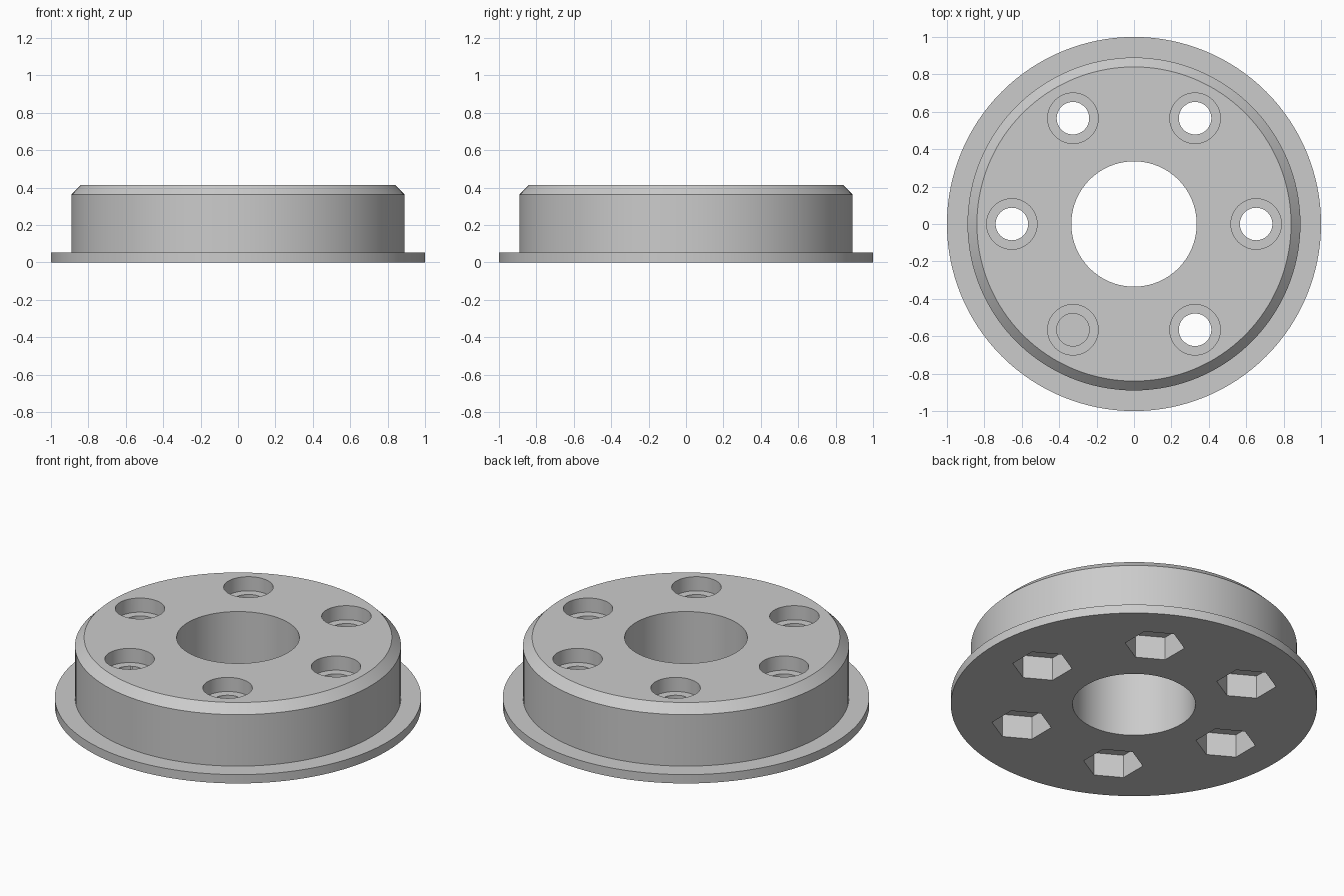
import bpy, bmesh, math
from mathutils import Matrix, Vector

cube = bpy.data.objects.get("Cube")
if cube:
    bpy.data.objects.remove(cube, do_unlink=True)

HEIGHT = 0.413
BOLT_CIRCLE = 0.653
BOLT_COUNT = 6

grey = bpy.data.materials.new("plain grey")
grey.use_nodes = True
colour = (0.6, 0.6, 0.6, 1)
grey.diffuse_color = colour
grey.node_tree.nodes["Principled BSDF"].inputs["Base Color"].default_value = colour


def make_object(name, bm):
    bmesh.ops.recalc_face_normals(bm, faces=bm.faces[:])
    mesh = bpy.data.meshes.new(name)
    bm.to_mesh(mesh)
    bm.free()
    mesh.materials.append(grey)
    obj = bpy.data.objects.new(name, mesh)
    bpy.context.collection.objects.link(obj)
    return obj


def lathe(name, profile, steps):
    bm = bmesh.new()
    verts = [bm.verts.new((r, 0, z)) for r, z in profile]
    edges = [bm.edges.new((v, verts[i - 1])) for i, v in enumerate(verts)]
    bmesh.ops.spin(bm, geom=verts + edges, cent=(0, 0, 0), axis=(0, 0, 1),
                   angle=math.tau, steps=steps, use_merge=True)
    bmesh.ops.remove_doubles(bm, verts=bm.verts[:], dist=1e-5)
    return make_object(name, bm)


def cutter_ring(name, radius, low, high, sides, turn=0):
    # one prism at every bolt position, all with the same orientation
    bm = bmesh.new()
    for i in range(BOLT_COUNT):
        angle = math.tau * i / BOLT_COUNT
        place = Vector((BOLT_CIRCLE * math.cos(angle),
                        BOLT_CIRCLE * math.sin(angle), (low + high) / 2))
        bmesh.ops.create_cone(bm, cap_ends=True, segments=sides,
                              radius1=radius, radius2=radius, depth=high - low,
                              matrix=Matrix.Translation(place) @ Matrix.Rotation(turn, 4, "Z"))
    return make_object(name, bm)


# Flanged ring with a chamfered top and a central bore
hub = lathe("flanged_hub", [(0.335, 0), (1, 0), (1, 0.053), (0.89, 0.053),
                            (0.89, 0.363), (0.84, HEIGHT), (0.335, HEIGHT)], 128)

# Bolt holes, round recesses above and hexagonal nut pockets below.
# create_cone starts its first corner on the y axis, which is where a pocket corner lies.
cutters = [
    cutter_ring("bolt_hole_cutter", 0.087, -0.1, HEIGHT + 0.1, 48),
    cutter_ring("round_recess_cutter", 0.135, HEIGHT - 0.085, HEIGHT + 0.1, 64),
    cutter_ring("nut_pocket_cutter", 0.164, -0.1, 0.14, 6),
]

# Make sure the pocket corners point along the y axis
pocket = cutters[-1]
first = min(pocket.data.vertices, key=lambda v: (v.co - Vector((BOLT_CIRCLE, 0.164, 0.14))).length)
if abs(first.co.x - BOLT_CIRCLE) > 0.01:
    bpy.data.objects.remove(pocket, do_unlink=True)
    cutters[-1] = cutter_ring("nut_pocket_cutter", 0.164, -0.1, 0.14, 6, math.pi / 6)

bpy.context.view_layer.objects.active = hub
hub.select_set(True)
for cutter in cutters:
    cutter.hide_render = True
    mod = hub.modifiers.new(cutter.name, "BOOLEAN")
    mod.operation = "DIFFERENCE"
    mod.solver = "EXACT"
    mod.object = cutter
    bpy.ops.object.modifier_apply(modifier=mod.name)
    bpy.data.objects.remove(cutter, do_unlink=True)

bpy.ops.object.shade_smooth_by_angle(angle=math.radians(30))
